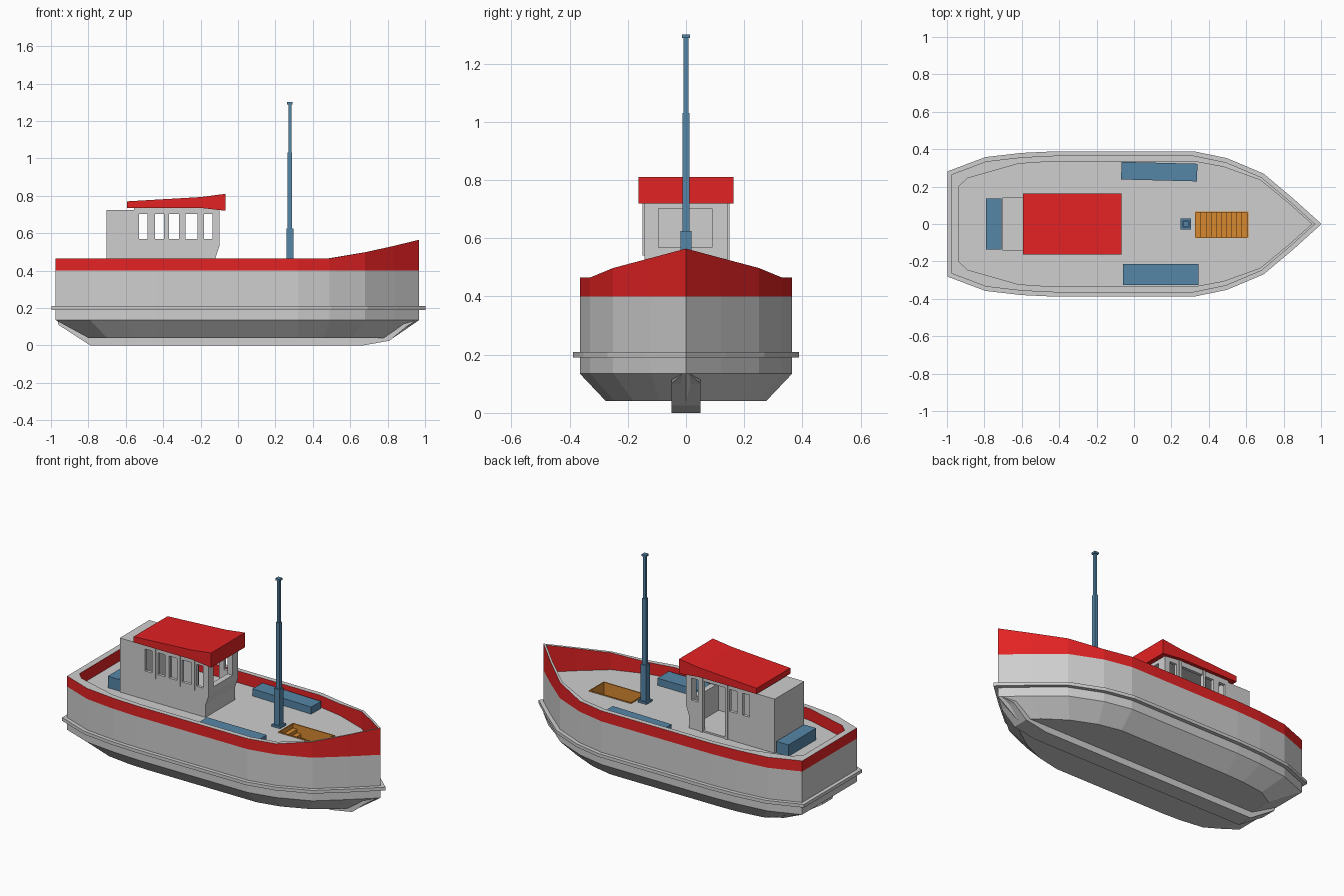
import bpy, bmesh
from mathutils import Vector

old = bpy.data.objects.get("Cube")
if old:
    bpy.data.objects.remove(old, do_unlink=True)


def material(name, rgb):
    m = bpy.data.materials.new(name)
    m.use_nodes = True
    m.diffuse_color = (*rgb, 1)
    m.node_tree.nodes["Principled BSDF"].inputs["Base Color"].default_value = (*rgb, 1)
    return m


GREY = material("hull grey", (0.62, 0.62, 0.62))
RED = material("paint red", (0.77, 0.016, 0.017))
BLUE = material("steel blue", (0.09, 0.24, 0.39))
ORANGE = material("stair orange", (0.68, 0.25, 0.03))


def finish(name, bm, *mats):
    bmesh.ops.recalc_face_normals(bm, faces=bm.faces)
    me = bpy.data.meshes.new(name)
    bm.to_mesh(me)
    bm.free()
    for m in mats:
        me.materials.append(m)
    ob = bpy.data.objects.new(name, me)
    bpy.context.collection.objects.link(ob)
    return ob


def box(name, mat, xs, ys, zs):
    bm = bmesh.new()
    bmesh.ops.create_cube(bm, size=1)
    for v in bm.verts:
        v.co = [(a + b) / 2 + c * (b - a) for c, (a, b) in zip(v.co, (xs, ys, zs))]
    return finish(name, bm, mat)


def prism(name, mat, profile, half_width):
    """Side profile in x, z spread across y; the half width depends on x."""
    bm = bmesh.new()
    sides = [[bm.verts.new((x, s * half_width(x), z)) for x, z in profile] for s in (-1, 1)]
    loft(bm, sides)
    for side in sides:
        bm.faces.new(side)
    return finish(name, bm, mat)


def loft(bm, rings, indices=None, closed=False):
    pairs = list(zip(rings, rings[1:] + rings[:1]))
    for k, (a, b) in enumerate(pairs if closed else pairs[:-1]):
        for i in range(len(a)):
            j = (i + 1) % len(a)
            f = bm.faces.new((a[i], a[j], b[j], b[i]))
            f.material_index = indices[k] if indices else 0


def cut(ob, *extents):
    """Subtract boxes from an object."""
    for e in extents:
        tool = box("cutter", GREY, *e)
        tool.hide_render = True
        mod = ob.modifiers.new("cut", "BOOLEAN")
        mod.operation, mod.solver, mod.object = "DIFFERENCE", "EXACT", tool
        bpy.context.view_layer.objects.active = ob
        bpy.ops.object.modifier_apply(modifier=mod.name)
        bpy.data.objects.remove(tool, do_unlink=True)


def mirrored(half):
    return [(x, -y) for x, y in half] + half[-2::-1]


def offset(points, d):
    """Move an anticlockwise outline outward by d with mitred corners."""
    out = []
    for i, p in enumerate(points):
        p, a, b = Vector(p), Vector(points[i - 1]), Vector(points[(i + 1) % len(points)])
        e, f = (p - a).normalized(), (b - p).normalized()
        n, m = Vector((e.y, -e.x)), Vector((f.y, -f.x))
        out.append(tuple(p + (n + m) * d / (1 + n.dot(m))))
    return out


def ring(bm, points, z):
    return [bm.verts.new((x, y, z(x) if callable(z) else z)) for x, y in points]


# Hull with a bulwark that thins toward the bow
DECK, STRIPE = 0.393, 0.4
plan = mirrored([(-0.975, 0.265), (-0.79, 0.335), (-0.6, 0.357), (-0.43, 0.365), (0.32, 0.365),
                 (0.49, 0.33), (0.68, 0.25), (0.835, 0.12), (0.968, 0)])
floor_plan = mirrored([(-0.8, 0.19), (-0.7, 0.25), (-0.55, 0.27), (-0.43, 0.275), (0.32, 0.275),
                       (0.46, 0.245), (0.61, 0.18), (0.74, 0.09), (0.83, 0)])
inner = mirrored([(-0.937, 0.2), (-0.89, 0.245), (-0.62, 0.322), (-0.43, 0.335), (0.32, 0.335),
                  (0.48, 0.305), (0.675, 0.235), (0.83, 0.108), (0.95, 0)])


def sheer(x):
    return 0.465 + 0.1 * max(0, (x - 0.49) / 0.48) ** 1.2


bm = bmesh.new()
rings = [ring(bm, floor_plan, 0.04), ring(bm, plan, 0.135), ring(bm, plan, STRIPE),
         ring(bm, plan, sheer), ring(bm, inner, sheer), ring(bm, inner, DECK)]
loft(bm, rings, [0, 0, 1, 0, 1])
bm.faces.new(rings[0])
bm.faces.new(rings[-1])
hull = finish("hull", bm, GREY, RED)

# Rubbing strake around the hull
bm = bmesh.new()
outer = offset(plan, 0.023)
loft(bm, [ring(bm, p, z) for p, z in
          ((plan, 0.19), (outer, 0.19), (outer, 0.21), (plan, 0.21))], closed=True)
finish("rubbing_strake", bm, GREY)

# Keel narrowing into the stem
prism("keel", GREY, [(-0.79, 0), (0.67, 0), (0.81, 0.025), (0.9, 0.1), (0.955, 0.134),
                     (0.86, 0.134), (0.74, 0.06), (-0.79, 0.06), (-0.965, 0.134), (-0.96, 0.11)],
      lambda x: min(0.05, (0.97 - x) * 0.8))

# Stairwell sunk in the deck
x0, x1, y0, y1, bottom = 0.325, 0.612, -0.076, 0.068, 0.14
cut(hull, ((x0, x1), (y0, y1), (bottom, 0.5)))
t = 0.007
top = DECK + 0.005
box("stairwell_floor", ORANGE, (x0, x1), (y0, y1), (bottom, bottom + t))
box("stairwell_wall_front", ORANGE, (x1 - t, x1), (y0, y1), (bottom, top))
box("stairwell_wall_back", ORANGE, (x0, x0 + t), (y0, y1), (bottom, top))
box("stairwell_wall_right", ORANGE, (x0, x1), (y0, y0 + t), (bottom, top))
box("stairwell_wall_left", ORANGE, (x0, x1), (y1 - t, y1), (bottom, top))
steps = 10
run = (x1 - x0 - 2 * t) / steps
for i in range(steps):
    x = x0 + t + i * run
    box(f"stair_{i + 1}", ORANGE, (x, x + run), (y0 + t, y1 - t),
        (bottom, DECK - (i + 1) * 0.0225))

# Wheelhouse shell with windows and a door on its left
house = prism("wheelhouse", GREY, [(-0.555, DECK), (-0.12, DECK), (-0.12, 0.47), (-0.1, 0.53),
                                   (-0.1, 0.735), (-0.555, 0.74)], lambda x: 0.143)
cut(house, ((-0.54, -0.135), (-0.124, 0.124), (DECK + 0.01, 0.725)))
cut(house, ((-0.2, -0.05), (-0.094, 0.09), (0.568, 0.702)))
windows = [(-0.53, -0.485), (-0.445, -0.395), (-0.37, -0.315), (-0.28, -0.217), (-0.183, -0.137)]
for w in windows:
    cut(house, (w, (-0.3, 0.3), (0.568, 0.703)))
cut(house, ((-0.37, -0.217), (0.1, 0.3), (DECK + 0.01, 0.705)))

# Rear casing behind the wheelhouse
box("rear_casing", GREY, (-0.703, -0.55), (-0.143, 0.143), (DECK, 0.725))

# Door posts and window pillars
for x in (-0.465, -0.297, -0.2):
    box("window_pillar", GREY, (x - 0.008, x + 0.008), (-0.149, -0.14), (0.54, 0.733))
for x in (-0.378, -0.209):
    box("door_post", GREY, (x - 0.008, x + 0.008), (0.14, 0.149), (DECK, 0.733))

# Roof
prism("roof", RED, [(-0.594, 0.735), (-0.2, 0.735), (-0.068, 0.72), (-0.068, 0.81),
                    (-0.2, 0.793), (-0.594, 0.77)], lambda x: 0.164)

# Deck lockers
box("stern_locker", BLUE, (-0.79, -0.708), (-0.135, 0.135), (DECK, 0.464))
box("right_locker", BLUE, (-0.06, 0.345), (-0.325, -0.215), (DECK, 0.437))
left = box("left_locker", BLUE, (-0.203, 0.203), (-0.047, 0.047), (DECK, 0.437))
left.location = (0.135, 0.28, 0)
left.rotation_euler.z = -0.025

# Stepped mast
for name, r, low, high in (("mast_foot", 0.029, DECK, 0.405), ("mast_socket", 0.019, DECK, 0.625),
                           ("mast_lower", 0.012, 0.6, 1.03), ("mast_upper", 0.008, 1.0, 1.295),
                           ("mast_cap", 0.014, 1.288, 1.3)):
    box(name, BLUE, (0.277 - r, 0.277 + r), (-r, r), (low, high))
